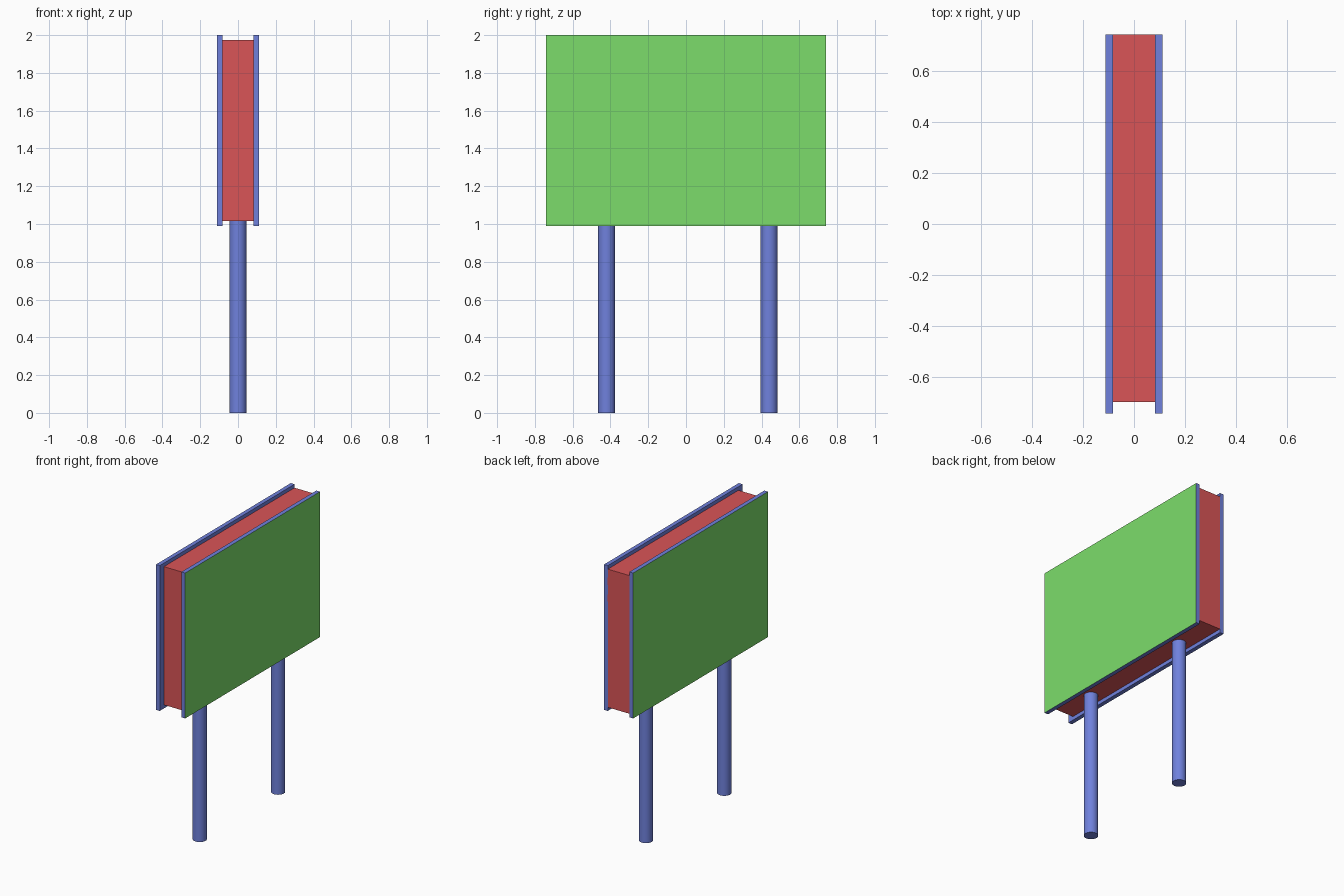
import bpy

cube = bpy.data.objects.get("Cube")
if cube:
    bpy.data.objects.remove(cube, do_unlink=True)


def material(name, rgb):
    mat = bpy.data.materials.new(name)
    mat.use_nodes = True
    color = (*rgb, 1.0)
    mat.diffuse_color = color
    mat.node_tree.nodes["Principled BSDF"].inputs["Base Color"].default_value = color
    return mat


red = material("red", (0.70, 0.09, 0.095))
green = material("green", (0.20, 0.72, 0.145))
blue = material("blue", (0.16, 0.22, 0.72))


def box(name, low, high, *mats):
    """Axis-aligned box between two corners."""
    centre = [(a + b) / 2 for a, b in zip(low, high)]
    bpy.ops.mesh.primitive_cube_add(size=1, location=centre)
    obj = bpy.context.object
    obj.name = name
    obj.scale = [b - a for a, b in zip(low, high)]
    bpy.ops.object.transform_apply(location=False, rotation=False, scale=True)
    for mat in mats:
        obj.data.materials.append(mat)
    return obj


# Core of the sign, flush with the panels at the back and recessed elsewhere
box("sign_core", (-0.085, -0.695, 1.015), (0.085, 0.74, 1.975), red)

# Side panels with green outer faces
for side, label in ((1, "left"), (-1, "right")):
    inner, outer = 0.083 * side, 0.112 * side
    panel = box(f"{label}_panel", (min(inner, outer), -0.74, 0.99),
                (max(inner, outer), 0.74, 2.0), blue, green)
    for face in panel.data.polygons:
        face.material_index = int(face.normal.x * side > 0.5)

# Round posts
for label, y in (("front", -0.42), ("back", 0.44)):
    bpy.ops.mesh.primitive_cylinder_add(vertices=32, radius=0.045, depth=1.02,
                                        location=(0, y, 0.51))
    post = bpy.context.object
    post.name = f"{label}_post"
    post.data.materials.append(blue)
    bpy.ops.object.shade_smooth_by_angle()
